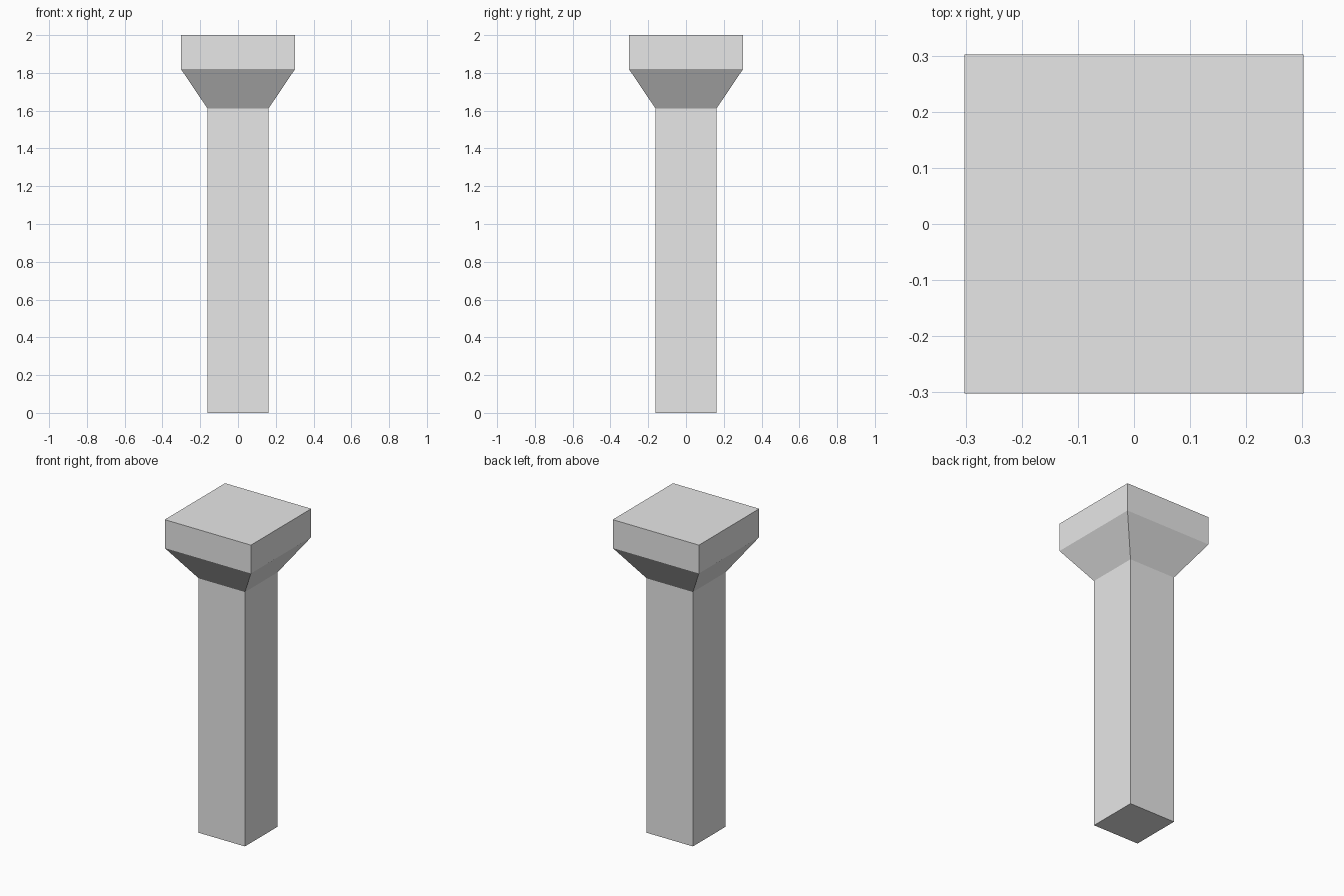
import bpy
import bmesh

if "Cube" in bpy.data.objects:
    bpy.data.objects.remove(bpy.data.objects["Cube"])

# Single plain grey for the whole pillar
grey = bpy.data.materials.new("plain_grey")
grey.diffuse_color = (0.8, 0.8, 0.8, 1.0)
grey.use_nodes = True
grey.node_tree.nodes["Principled BSDF"].inputs["Base Color"].default_value = grey.diffuse_color

# Square profile from bottom to top: (half width, height)
PROFILE = [(0.162, 0.0), (0.162, 1.612), (0.302, 1.82), (0.302, 2.0)]
CORNERS = [(-1, -1), (1, -1), (1, 1), (-1, 1)]


def square_loft(name, profile, material):
    """Stack square rings, skin them with quads and cap both ends."""
    bm = bmesh.new()
    rings = [[bm.verts.new((sx * w, sy * w, z)) for sx, sy in CORNERS]
             for w, z in profile]
    for low, high in zip(rings, rings[1:]):
        for i in range(4):
            j = (i + 1) % 4
            bm.faces.new((low[i], low[j], high[j], high[i]))
    bm.faces.new(rings[0][::-1])
    bm.faces.new(rings[-1])
    mesh = bpy.data.meshes.new(name)
    bm.to_mesh(mesh)
    bm.free()
    mesh.materials.append(material)
    obj = bpy.data.objects.new(name, mesh)
    bpy.context.collection.objects.link(obj)
    return obj


# Shaft, flared neck and block capital as one closed solid
square_loft("pillar", PROFILE, grey)
